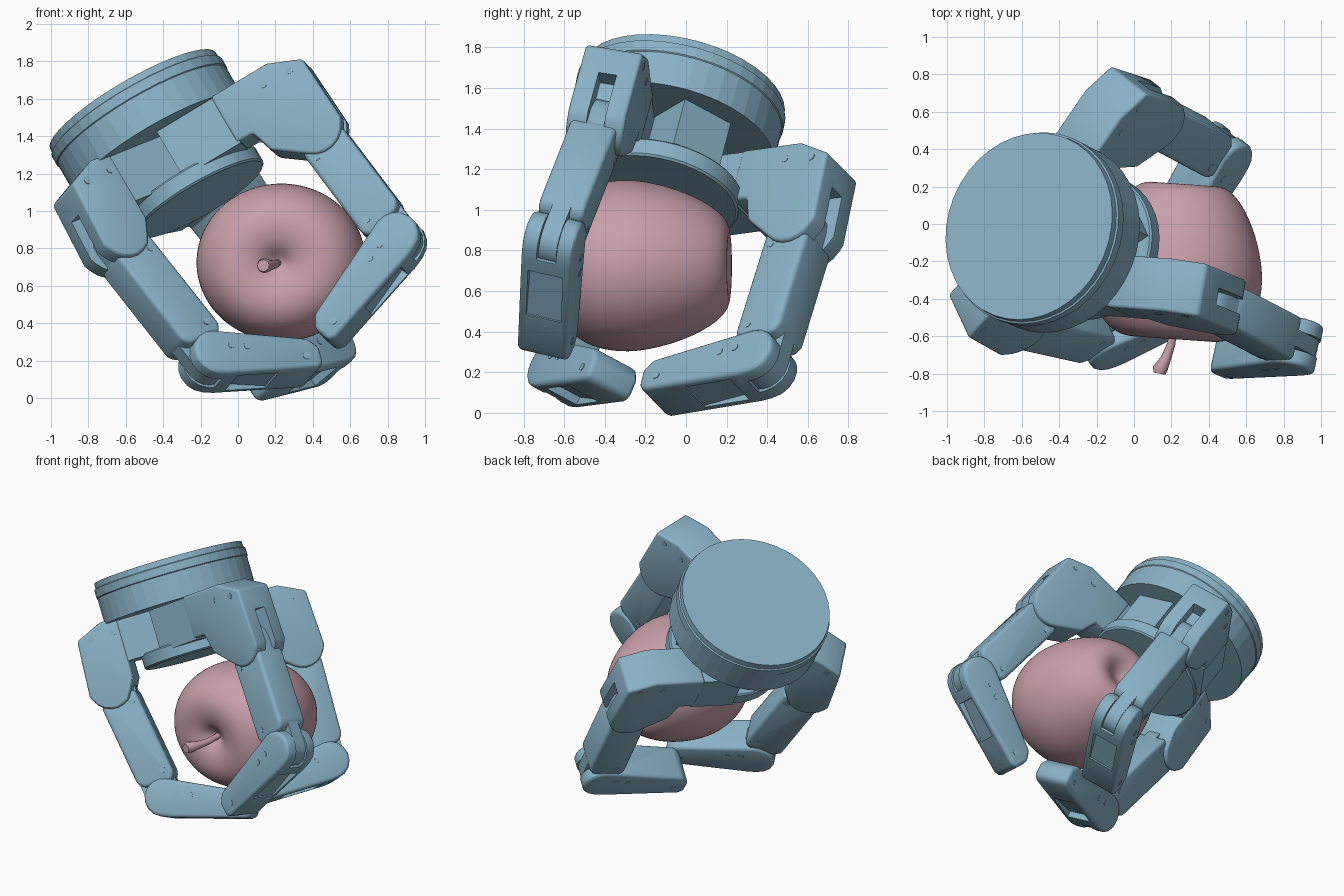
import bpy, bmesh, math
from mathutils import Vector, Matrix

if "Cube" in bpy.data.objects:
    bpy.data.objects.remove(bpy.data.objects["Cube"])

V = Vector


def material(name, rgb):
    m = bpy.data.materials.new(name)
    m.diffuse_color = (*rgb, 1)
    m.use_nodes = True
    m.node_tree.nodes["Principled BSDF"].inputs["Base Color"].default_value = m.diffuse_color
    return m


STEEL = material("steel_blue", (0.25, 0.44, 0.56))
PINK = material("apple_pink", (0.58, 0.35, 0.41))


def finish(bm, name, mat, frame, angle=None):
    bmesh.ops.recalc_face_normals(bm, faces=bm.faces)
    me = bpy.data.meshes.new(name)
    bm.to_mesh(me)
    bm.free()
    ob = bpy.data.objects.new(name, me)
    bpy.context.collection.objects.link(ob)
    ob.matrix_world = frame
    me.materials.append(mat)
    bpy.ops.object.select_all(action='DESELECT')
    bpy.context.view_layer.objects.active = ob
    ob.select_set(True)
    if angle:
        bpy.ops.object.shade_smooth_by_angle(angle=math.radians(angle))
    return ob


def frame(origin, x, y, z):
    m = Matrix((x, y, z)).transposed().to_4x4()
    m.translation = origin
    return m


def lathe(name, profile, segs, fr, mat, angle):
    """Revolve (radius, height) points about local z."""
    bm = bmesh.new()
    vs = [bm.verts.new((r, 0, h)) for r, h in profile]
    es = [bm.edges.new(p) for p in zip(vs, vs[1:])]
    bmesh.ops.spin(bm, geom=vs + es, cent=(0, 0, 0), axis=(0, 0, 1),
                   angle=math.tau, steps=segs, use_duplicate=False)
    bmesh.ops.remove_doubles(bm, verts=bm.verts, dist=1e-4)
    return finish(bm, name, mat, fr, angle)


def prism(name, pts, hw, fr, bevel=0.0, cuts=()):
    """Extrude an outline along local z, bevel it, then cut box slots (x0,x1,y0,y1,hw)."""
    bm = bmesh.new()
    f = bm.faces.new([bm.verts.new((x, y, -hw)) for x, y in pts])
    g = bmesh.ops.extrude_face_region(bm, geom=[f])
    bmesh.ops.translate(bm, vec=(0, 0, 2 * hw),
                        verts=[e for e in g['geom'] if isinstance(e, bmesh.types.BMVert)])
    ob = finish(bm, name, STEEL, fr)
    if bevel:
        b = ob.modifiers.new("bevel", 'BEVEL')
        b.width, b.segments, b.limit_method = bevel, 3, 'ANGLE'
        b.angle_limit = math.radians(35)
        bpy.ops.object.modifier_apply(modifier="bevel")
    for x0, x1, y0, y1, chw in cuts:
        c = prism("cutter", [(x0, y0), (x1, y0), (x1, y1), (x0, y1)], chw, fr)
        c.hide_render = True
        bpy.ops.object.select_all(action='DESELECT')
        bpy.context.view_layer.objects.active = ob
        ob.select_set(True)
        m = ob.modifiers.new("slot", 'BOOLEAN')
        m.operation, m.object, m.solver = 'DIFFERENCE', c, 'EXACT'
        bpy.ops.object.modifier_apply(modifier="slot")
        bpy.data.objects.remove(c)
    bpy.context.view_layer.objects.active = ob
    ob.select_set(True)
    bpy.ops.object.shade_smooth_by_angle(angle=math.radians(30))
    return ob


def screws(name, fr, spots, hw):
    """Small screw heads showing on both side faces."""
    bm = bmesh.new()
    for x, y in spots:
        bmesh.ops.create_cone(bm, cap_ends=True, segments=12, radius1=0.02, radius2=0.02,
                              depth=2 * hw + 0.006, matrix=Matrix.Translation((x, y, 0)))
    finish(bm, name, STEEL, fr, 30)


def arc(cx, cy, r, a0, a1, n=8):
    return [(cx + r * math.cos(math.radians(a0 + (a1 - a0) * i / n)),
             cy + r * math.sin(math.radians(a0 + (a1 - a0) * i / n))) for i in range(n + 1)]


# tilted gripper axis, pointing from the drum down to the apple
down = V((0.49, -0.22, -0.84)).normalized()
top = V((-0.562, -0.012, 1.59))
side = down.cross(V((0, 1, 0))).normalized()
axis_frame = frame(top, side, down.cross(side), down)
plate_frame = axis_frame.copy()
plate_frame.translation = top + V((.03, .03, .035))

# wrist drum and palm plate
lathe("wrist_drum", [(0, 0), (.512, 0), (.515, .04), (.525, .045), (.525, .1), (.52, .105),
                     (.52, .285), (0, .285)], 40, axis_frame, STEEL, 8)
lathe("palm_plate", [(0, .57), (.385, .57), (.395, .58), (.395, .66), (.385, .67), (0, .67)],
      40, plate_frame, STEEL, 30)

# fingers: knuckle pivot, knee pivot, fingertip, inner reach of the mount, its lower edge
FINGERS = {
    "front_finger": ((.41, -.42, 1.42), (.865, -.65, .845), (.50, -.69, .335), -.72, -.13),
    "thumb": ((-.65, -.49, .84), (-.16, -.61, .195), (.37, -.38, .165), -.95, -.13),
    "back_finger": ((.06, .57, .90), (.46, .38, .24), (.17, -.13, .10), -.66, -.13),
}
for name, (*pts, reach, low) in FINGERS.items():
    K, J, E = map(V, pts)
    hinge = (J - K).cross(E - J).normalized()

    # knuckle housing and the slab that carries it
    out = down.cross(hinge).normalized()
    fr = frame(K, out, down, out.cross(down))
    if name == "thumb":
        inner, inner_pts = -.14, [(-.11, .06), (-.15, -.02), (-.15, -.43)]
    else:
        inner, inner_pts = -.36, [(-.24, -.01), (-.28, -.14), (-.38, -.14), (-.38, -.43)]
    prism(name + "_mount", [(reach, -.42), (inner, -.42), (inner, low), (reach, low)], .138, fr)
    prism(name + "_knuckle",
          [(-.03, -.43), (.15, -.35), (.172, .03)] + arc(.02, .0, .15, 25, 130, 6)
          + inner_pts, .145, fr, .018, [(.06, .4, -.2, .3, .045)])
    screws(name + "_knuckle_screws", fr, [(-.1, -.34), (.06, -.33)], .145)

    # upper link with a narrow tongue at both ends
    d = (J - K).normalized()
    L = (J - K).length
    fr = frame(K, d.cross(hinge), d, hinge)
    a, b = .08, L - .11
    prism(name + "_upper_link",
          [(-.12, a), (.1, a - .03), (.135, a + .04), (.125, b - .04), (.09, b), (-.1, b + .03),
           (-.135, b - .02)], .118, fr, .025)
    prism(name + "_tongue", arc(0, 0, .12, 180, 360) + arc(0, L, .118, 0, 180), .046, fr)
    screws(name + "_upper_screws", fr, [(-.07, a + .07), (-.07, b - .06)], .118)

    # fingertip link: rounded knee, tapering to the tip, with slots on the back
    d = (E - J).normalized()
    L = (E - J).length
    fr = frame(J, d.cross(hinge), d, hinge)
    prism(name + "_tip_link",
          arc(0, 0, .128, 180, 360) + [(.128, .06), (.065, L), (.04, L + .04), (-.06, L + .03),
                                       (-.11, L - .03)],
          .132, fr, .025, [(-.3, .3, -.3, .04, .05), (.08, .3, .12, L - .22, .09)])
    screws(name + "_tip_screws", fr, [(-.04, .09), (-.04, .18), (0, L - .06)], .132)

# apple lying on its side, stem towards the front
a = V((-.07, -1, 0)).normalized()
up = V((0, 0, 1))
fr = frame(V((.237, -.215, .725)), up.cross(a) * 1.01, up * .94, a)
apple = lathe("apple", [(0, -.36), (.06, -.38), (.12, -.425), (.2, -.437), (.29, -.385),
                        (.39, -.22), (.445, -.03), (.457, .1), (.432, .25), (.35, .365),
                        (.25, .405), (.16, .40), (.09, .375), (.04, .33), (0, .31)],
              32, fr, PINK, 180)
apple.modifiers.new("smooth", 'SUBSURF').levels = 2
apple.modifiers["smooth"].render_levels = 2

# apple stem
cu = bpy.data.curves.new("apple_stem", 'CURVE')
cu.dimensions, cu.bevel_depth, cu.use_fill_caps, cu.bevel_resolution = '3D', 1, True, 4
sp = cu.splines.new('POLY')
stem = [(.215, -.43, .725, .025), (.21, -.55, .72, .02), (.2, -.64, .715, .022),
        (.17, -.72, .71, .028), (.14, -.775, .708, .04), (.135, -.80, .708, .032)]
sp.points.add(len(stem) - 1)
for p, (x, y, z, r) in zip(sp.points, stem):
    p.co, p.radius = (x, y, z, 1), r
sp.use_smooth = True
ob = bpy.data.objects.new("apple_stem", cu)
bpy.context.collection.objects.link(ob)
cu.materials.append(PINK)
